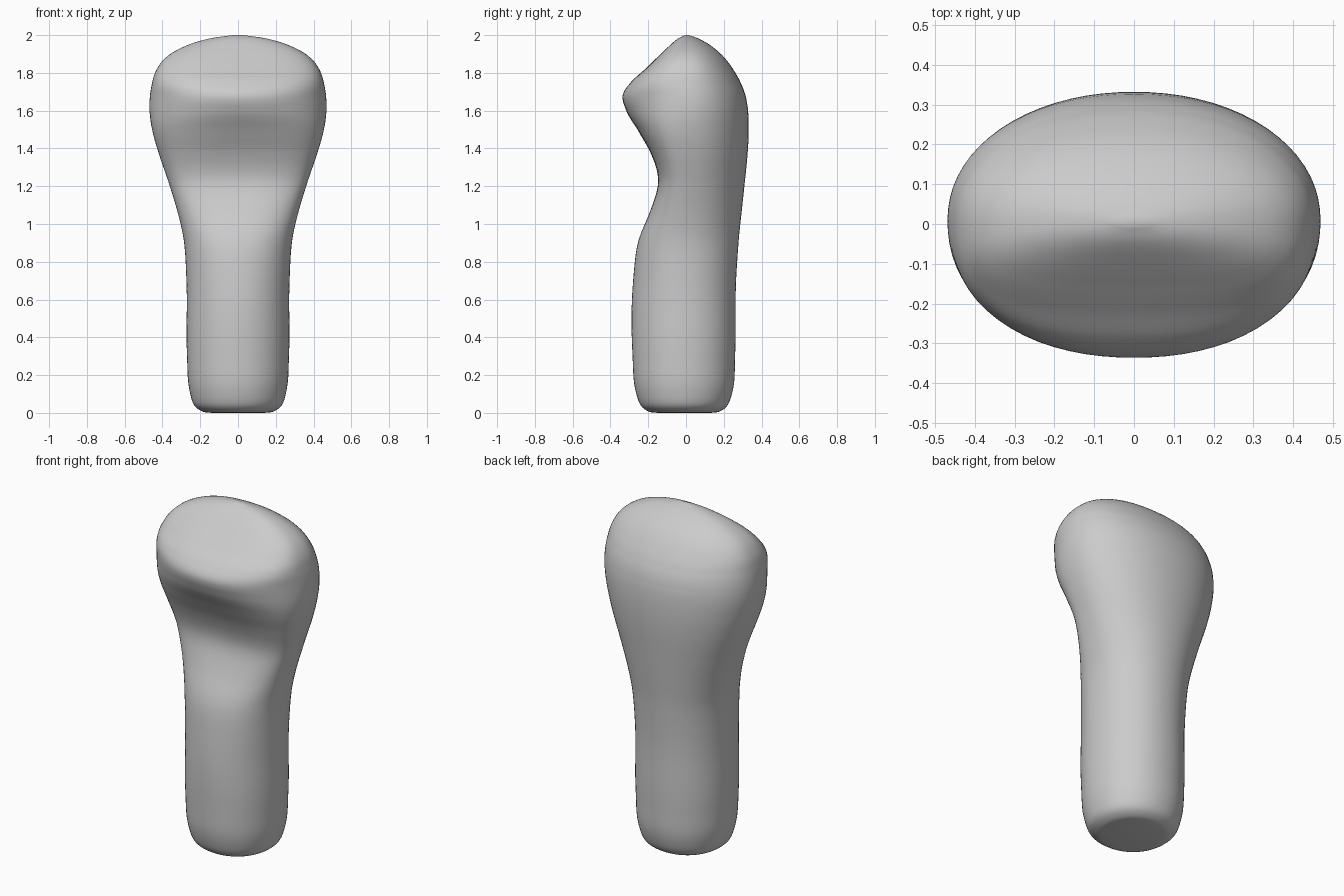
import bpy, bmesh, math
from mathutils import Vector

if "Cube" in bpy.data.objects:
    bpy.data.objects.remove(bpy.data.objects["Cube"])

# Level sections: height, front y, back y, half width, y of widest point, front squareness
SECTIONS = [
    (0.00, -0.15, 0.13, 0.14, -0.01, 2.1),
    (0.008, -0.20, 0.18, 0.19, -0.01, 2.1),
    (0.04, -0.24, 0.22, 0.232, -0.01, 2.1),
    (0.12, -0.268, 0.248, 0.257, -0.01, 2.1),
    (0.30, -0.283, 0.26, 0.27, -0.01, 2.1),
    (0.70, -0.28, 0.265, 0.273, -0.01, 2.1),
    (0.92, -0.25, 0.28, 0.288, 0.00, 2.3),
    (1.08, -0.185, 0.297, 0.325, 0.01, 2.7),
    (1.23, -0.146, 0.313, 0.371, 0.02, 3.2),
    (1.35, -0.175, 0.325, 0.412, 0.02, 3.2),
    (1.50, -0.258, 0.333, 0.456, 0.01, 2.7),
    (1.62, -0.326, 0.327, 0.47, 0.01, 2.2),
    (1.68, -0.337, 0.316, 0.467, 0.01, 2.2),
    (1.74, -0.302, 0.294, 0.457, 0.01, 2.6),
    (1.81, -0.228, 0.256, 0.436, 0.01, 3.0),
    (1.88, -0.155, 0.205, 0.385, 0.01, 3.2),
    (1.94, -0.092, 0.138, 0.285, 0.01, 3.0),
    (1.98, -0.045, 0.07, 0.16, 0.01, 2.5),
    (2.00, -0.005, 0.015, 0.03, 0.005, 2.0),
]
SIDES, STEPS = 72, 5


def blend(i, t):
    """Smooth spline between section i and i + 1, spaced by height and depth."""
    n = len(SECTIONS) - 1
    a, b, c, d = (SECTIONS[min(max(k, 0), n)] for k in (i - 1, i, i + 1, i + 2))

    def gap(p, q):
        return max(math.dist(p[:4], q[:4]), 1e-6)
    h0, h1, h2 = gap(a, b), gap(b, c), gap(c, d)
    out = []
    for p, q, r, s in zip(a, b, c, d):
        slope = (r - q) / h1
        m0 = slope if i == 0 else (h1 * (q - p) / h0 + h0 * slope) / (h0 + h1)
        m1 = slope if i == n - 1 else (h2 * slope + h1 * (s - r) / h2) / (h1 + h2)
        out.append((2*t**3 - 3*t**2 + 1) * q + (t**3 - 2*t**2 + t) * h1 * m0
                   + (3*t**2 - 2*t**3) * r + (t**3 - t**2) * h1 * m1)
    return out


def ring(bm, section):
    z, front, back, half, mid, square = section
    verts = []
    for k in range(SIDES):
        ang = math.tau * k / SIDES
        ca, sa = math.cos(ang), math.sin(ang)
        power = square if sa < 0 else 2.1
        r = (abs(ca)**power + abs(sa)**power) ** (-1 / power)
        depth = back - mid if sa >= 0 else mid - front
        verts.append(bm.verts.new(Vector((half * r * ca, mid + depth * r * sa, z))))
    return verts


# Rounded handle flowing into a slanted, flat-faced head
bm = bmesh.new()
levels = [blend(i, s / STEPS) for i in range(len(SECTIONS) - 1) for s in range(STEPS)]
levels.append(SECTIONS[-1])
rings = [ring(bm, level) for level in levels]
for low, high in zip(rings, rings[1:]):
    for k in range(SIDES):
        j = (k + 1) % SIDES
        bm.faces.new((low[k], low[j], high[j], high[k]))
bm.faces.new(rings[0][::-1])
bm.faces.new(rings[-1])
# Soften the face edges a little
for _ in range(3):
    bmesh.ops.smooth_vert(bm, verts=[v for v in bm.verts if 0.9 < v.co.z < 1.97], factor=0.5,
                          use_axis_x=True, use_axis_y=True, use_axis_z=False)
for face in bm.faces:
    face.smooth = True
mesh = bpy.data.meshes.new("slanted_head_handle")
bm.to_mesh(mesh)
bm.free()
bpy.context.collection.objects.link(bpy.data.objects.new("slanted_head_handle", mesh))
